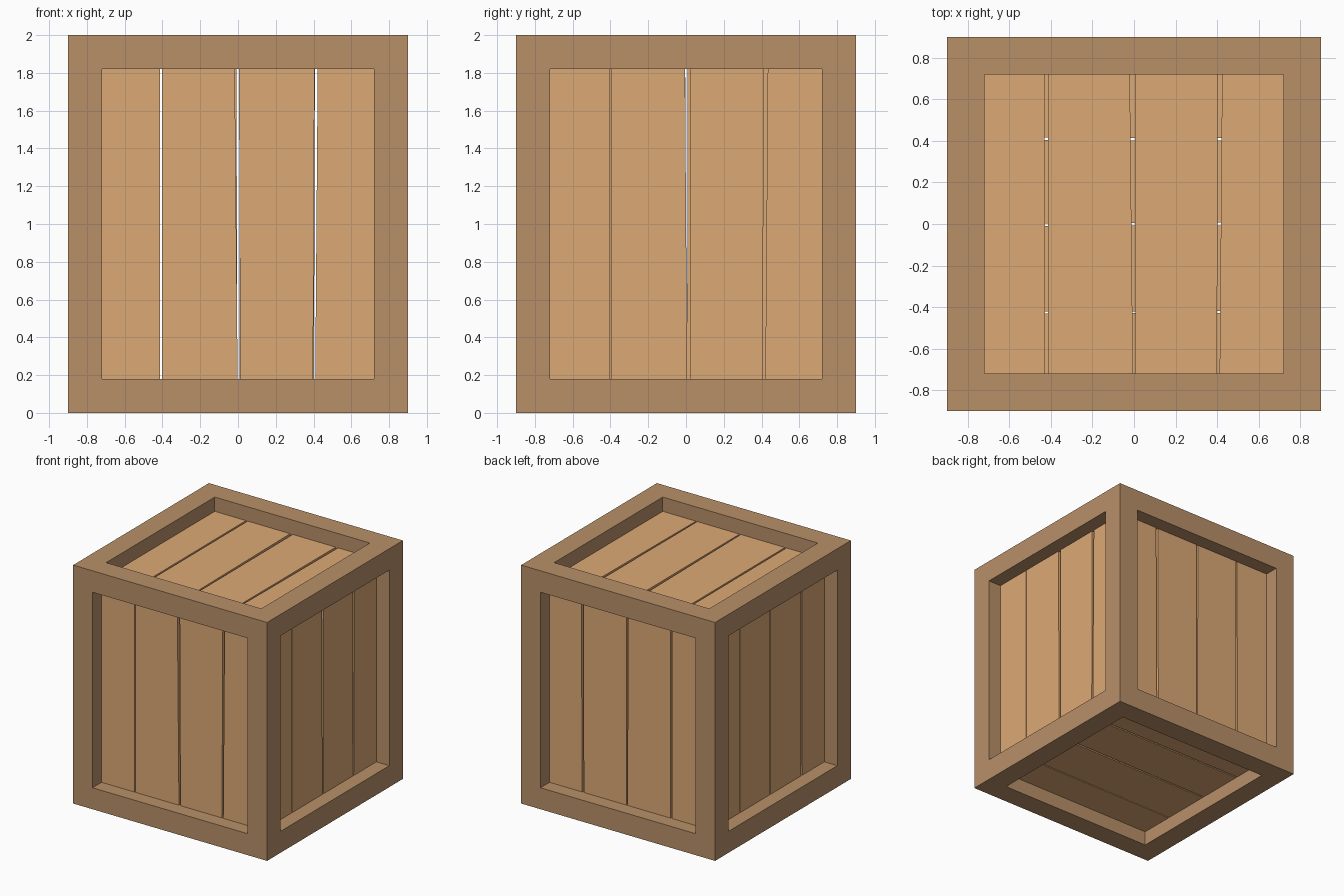
import bpy, bmesh
from itertools import product
from mathutils import Vector

if "Cube" in bpy.data.objects:
    bpy.data.objects.remove(bpy.data.objects["Cube"])

HALF = Vector((0.9, 0.9, 1.0))   # crate half size
BEAM = 0.18                      # frame beam width
RECESS, THICK = 0.12, 0.04       # plank inset and thickness
CENTRE = Vector((0, 0, 1))


def material(name, rgb):
    m = bpy.data.materials.new(name)
    m.diffuse_color = (*rgb, 1)
    m.use_nodes = True
    m.node_tree.nodes["Principled BSDF"].inputs["Base Color"].default_value = m.diffuse_color
    return m


def finish(bm, name, mat):
    bmesh.ops.remove_doubles(bm, verts=bm.verts, dist=1e-5)
    bmesh.ops.recalc_face_normals(bm, faces=bm.faces)
    me = bpy.data.meshes.new(name)
    bm.to_mesh(me)
    bm.free()
    me.materials.append(mat)
    ob = bpy.data.objects.new(name, me)
    ob.location = CENTRE
    bpy.context.collection.objects.link(ob)


frame_mat = material("frame_wood", (0.48, 0.28, 0.14))
plank_mat = material("plank_wood", (0.72, 0.40, 0.18))

# Frame: 3x3x3 cells, keeping corners and edges, skinned only on exposed sides
cuts = [(-h, -h + BEAM, h - BEAM, h) for h in HALF]


def solid(c):
    return all(0 <= i <= 2 for i in c) and sum(i == 1 for i in c) <= 1


bm = bmesh.new()
for cell in product(range(3), repeat=3):
    if not solid(cell):
        continue
    for axis, side in product(range(3), (0, 1)):
        near = list(cell)
        near[axis] += 2 * side - 1
        if solid(near):
            continue
        a, b = (axis + 1) % 3, (axis + 2) % 3
        quad = []
        for da, db in ((0, 0), (1, 0), (1, 1), (0, 1)):
            i = list(cell)
            i[axis] += side
            i[a] += da
            i[b] += db
            quad.append(bm.verts.new([cuts[k][i[k]] for k in range(3)]))
        bm.faces.new(quad)
finish(bm, "frame", frame_mat)

# Panels: normal axis, sign, across axis, along axis,
# then three gaps as (low end left, low end right, high end left, high end right)
PANELS = {
    "front": (1, -1, 0, 2, [(-.413, -.403, -.413, -.403), (-.002, .012, -.017, .005), (.397, .409, .405, .422)]),
    "back": (1, 1, 0, 2, [(-.417, -.403, -.415, -.402), (-.004, .007, -.008, .008), (.402, .418, .407, .425)]),
    "right": (0, 1, 1, 2, [(-.405, -.398, -.405, -.398), (.006, .021, -.005, .02), (.407, .42, .411, .433)]),
    "left": (0, -1, 1, 2, [(-.427, -.413, -.425, -.41), (-.003, .006, -.004, .008), (.399, .407, .4, .408)]),
    "top": (2, 1, 0, 1, [(-.428, -.413, -.43, -.415), (-.005, .007, -.02, .004), (.4, .412, .402, .424)]),
    "bottom": (2, -1, 1, 0, [(-.43, -.423, -.428, -.418), (-.009, .002, -.007, .009), (.404, .416, .4, .414)]),
}
for face, (n, sign, u, v, gaps) in PANELS.items():
    eu, ev = HALF[u] - BEAM + 0.005, HALF[v] - BEAM + 0.005
    left = [(-eu, -eu)] + [(g[1], g[3]) for g in gaps]
    right = [(g[0], g[2]) for g in gaps] + [(eu, eu)]
    for k, (l, r) in enumerate(zip(left, right)):
        bm = bmesh.new()
        outline = ((l[0], -ev), (r[0], -ev), (r[1], ev), (l[1], ev))
        rings = []
        for depth in (RECESS, RECESS + THICK):
            ring = []
            for pu, pv in outline:
                p = [0, 0, 0]
                p[n], p[u], p[v] = sign * (HALF[n] - depth), pu, pv
                ring.append(bm.verts.new(p))
            rings.append(ring)
        for ring in rings:
            bm.faces.new(ring)
        for i in range(4):
            j = (i + 1) % 4
            bm.faces.new((rings[0][i], rings[0][j], rings[1][j], rings[1][i]))
        finish(bm, f"{face}_plank_{k + 1}", plank_mat)
